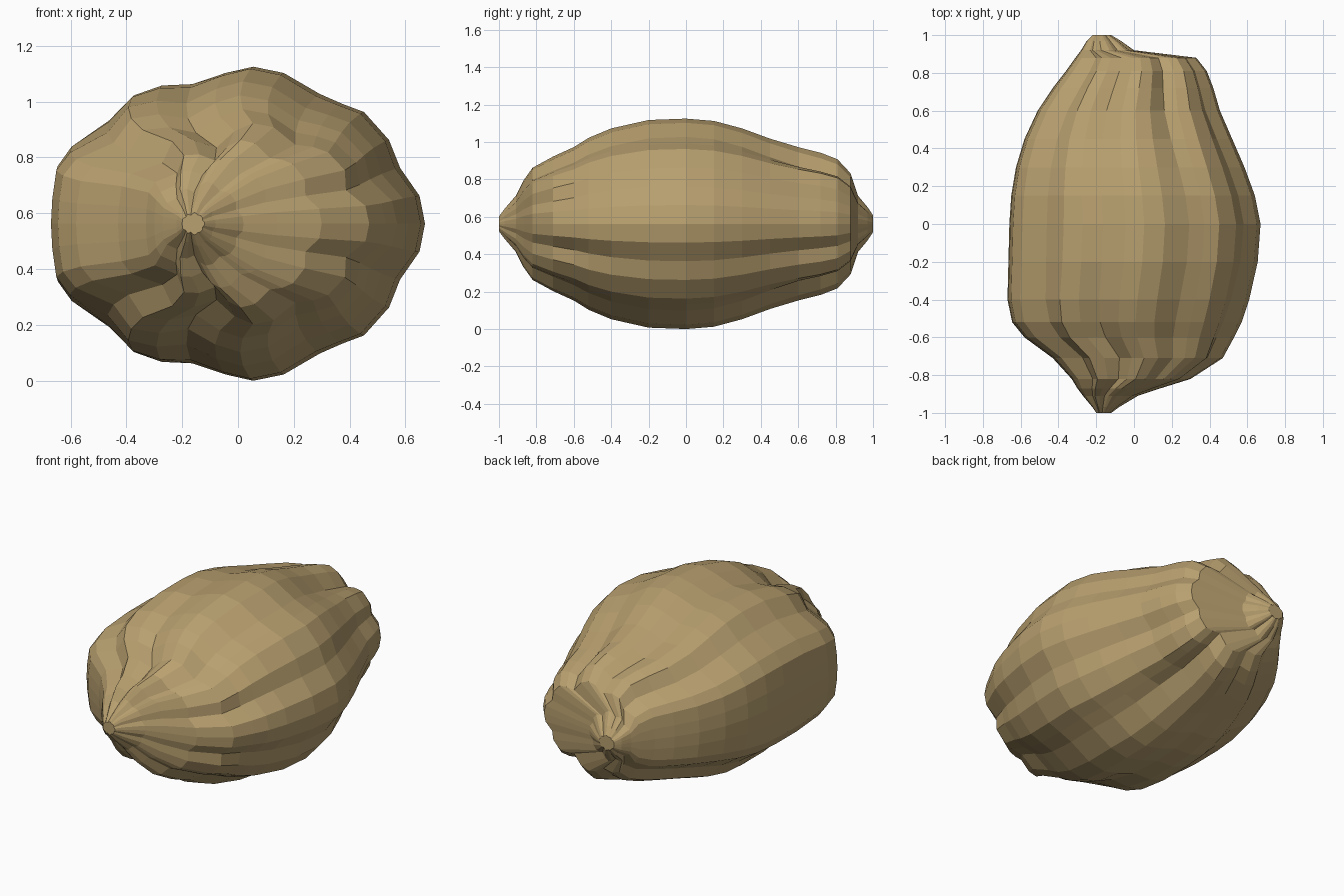
import bpy
import bmesh
from mathutils import Vector

MID_Z = 0.5625

default_cube = bpy.data.objects.get("Cube")
if default_cube:
    bpy.data.objects.remove(default_cube, do_unlink=True)

# Upper half of the lobed cross-section at the waist, from +x round to -x:
# (x, height above the middle, groove depth at front end, groove depth at back end)
half_section = [
    (0.67, 0, 0, 0), (0.65, 0.1, 0, 0), (0.58, 0.2, 0.06, 0.04),
    (0.54, 0.3, 0, 0), (0.45, 0.4, 0, 0), (0.37, 0.43, 0, 0.04),
    (0.29, 0.465, 0.05, 0.14), (0.16, 0.54, 0, 0.04), (0.05, 0.5625, 0, 0),
    (-0.05, 0.54, 0.04, 0), (-0.17, 0.5, 0.15, 0.05), (-0.28, 0.495, 0.06, 0),
    (-0.38, 0.46, 0, 0), (-0.47, 0.37, 0.08, 0.06), (-0.6, 0.28, 0, 0),
    (-0.65, 0.21, 0, 0), (-0.665, 0.1, 0, 0), (-0.67, 0, 0, 0),
]
mirrored = [(x, -z, front, back) for x, z, front, back in half_section[-2:0:-1]]
section = half_section + mirrored

# Body outline along its length: (y, lowest x, highest x, half height)
stations = [
    (-1, -0.2, -0.12, 0.04), (-0.97, -0.22, -0.08, 0.08),
    (-0.91, -0.27, 0.02, 0.15), (-0.87, -0.3, 0.14, 0.23),
    (-0.82, -0.33, 0.3, 0.3), (-0.71, -0.43, 0.47, 0.36),
    (-0.6, -0.58, 0.53, 0.41), (-0.52, -0.645, 0.57, 0.46),
    (-0.4, -0.67, 0.61, 0.51), (-0.2, -0.665, 0.655, 0.555),
    (0, -0.66, 0.67, 0.5625), (0.15, -0.65, 0.64, 0.55),
    (0.3, -0.625, 0.585, 0.51), (0.45, -0.58, 0.52, 0.455),
    (0.6, -0.51, 0.455, 0.41), (0.72, -0.43, 0.42, 0.38),
    (0.81, -0.36, 0.385, 0.345), (0.88, -0.31, 0.33, 0.27),
    (0.92, -0.28, 0, 0.15), (0.97, -0.25, -0.07, 0.09),
    (1, -0.22, -0.12, 0.045),
]


def ring_points(y, low, high, half_height):
    """Fit the lobed section to one station, cutting the grooves deeper near the ends."""
    centre, half_width = (low + high) / 2, (high - low) / 2
    for x, z, front, back in section:
        groove = (front if y < 0 else back) * min(1, abs(y) * 1.4) ** 2
        shrink = 1 - groove
        yield Vector((centre + half_width * x / 0.67 * shrink,
                      y,
                      MID_Z + half_height * z / MID_Z * shrink))


# Loft the shell through all stations
bm = bmesh.new()
rings = [[bm.verts.new(p) for p in ring_points(*s)] for s in stations]
count = len(section)
for ring, following in zip(rings, rings[1:]):
    for i in range(count):
        j = (i + 1) % count
        bm.faces.new((ring[i], ring[j], following[j], following[i]))

# Close both tips
bm.faces.new(rings[0])
bm.faces.new(rings[-1])
bmesh.ops.recalc_face_normals(bm, faces=bm.faces)

mesh = bpy.data.meshes.new("ribbed_shell")
bm.to_mesh(mesh)
bm.free()
shell = bpy.data.objects.new("ribbed_shell", mesh)
bpy.context.collection.objects.link(shell)

# Single tan colour, flat facets
tan = bpy.data.materials.new("tan")
tan.use_nodes = True
colour = (0.48, 0.35, 0.16, 1)
tan.diffuse_color = colour
tan.node_tree.nodes["Principled BSDF"].inputs["Base Color"].default_value = colour
mesh.materials.append(tan)
